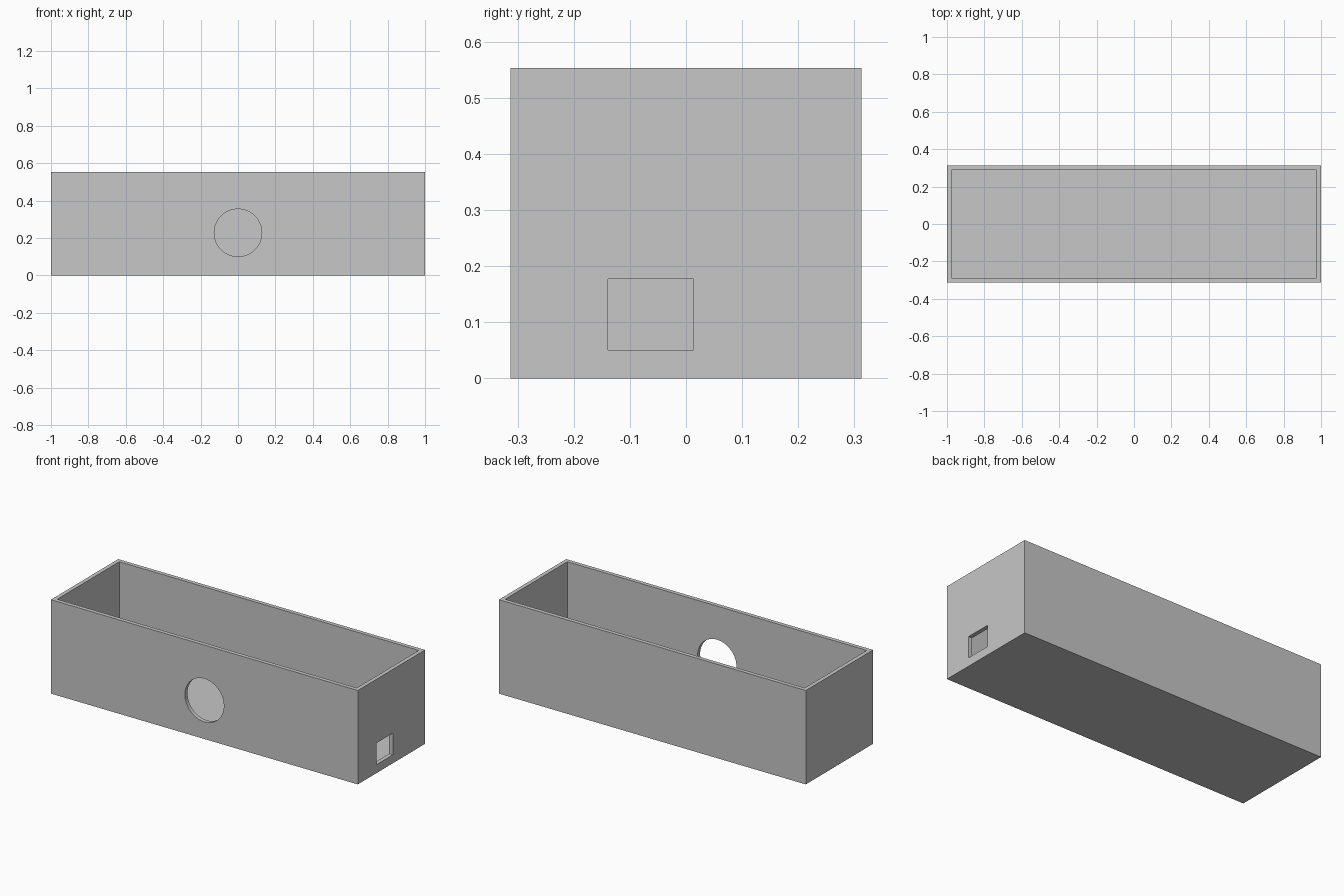
import bpy

cube = bpy.data.objects.get("Cube")
if cube:
    bpy.data.objects.remove(cube, do_unlink=True)

LENGTH, DEPTH, HEIGHT = 2.0, 0.626, 0.553
WALL = 0.024

grey = bpy.data.materials.new("plain grey")
grey.use_nodes = True
colour = (0.57, 0.57, 0.57, 1)
grey.diffuse_color = colour
grey.node_tree.nodes["Principled BSDF"].inputs["Base Color"].default_value = colour


def box(name, low, high):
    """Box spanning two opposite corners."""
    centre = [(a + b) / 2 for a, b in zip(low, high)]
    bpy.ops.mesh.primitive_cube_add(size=1, location=centre)
    ob = bpy.context.object
    ob.name = name
    ob.scale = [b - a for a, b in zip(low, high)]
    bpy.ops.object.transform_apply(location=True, rotation=True, scale=True)
    ob.data.materials.append(grey)
    return ob


def cut(target, cutter):
    """Subtract the cutter, then remove it."""
    cutter.hide_render = True
    mod = target.modifiers.new("cut", "BOOLEAN")
    mod.operation = "DIFFERENCE"
    mod.solver = "EXACT"
    mod.object = cutter
    bpy.context.view_layer.objects.active = target
    bpy.ops.object.modifier_apply(modifier=mod.name)
    bpy.data.objects.remove(cutter, do_unlink=True)


# Outer block
x, y = LENGTH / 2, DEPTH / 2
tray = box("open_box", (-x, -y, 0), (x, y, HEIGHT))

# Hollow interior, open at the top
cut(tray, box("cavity", (-x + WALL, -y + WALL, WALL), (x - WALL, y - WALL, HEIGHT + 0.1)))

# Rectangular port through the right-hand end wall
cut(tray, box("end_port", (x - 0.1, -0.139, 0.05), (x + 0.1, 0.013, 0.177)))

# Round hole through the front wall
bpy.ops.mesh.primitive_cylinder_add(vertices=64, radius=0.127, depth=0.2,
                                    location=(0, -y, 0.228), rotation=(1.5708, 0, 0))
hole = bpy.context.object
hole.name = "round_hole"
hole.data.materials.append(grey)
cut(tray, hole)

# Smooth the hole's rim wall, keep the box edges sharp
bpy.ops.object.select_all(action="DESELECT")
tray.select_set(True)
bpy.context.view_layer.objects.active = tray
bpy.ops.object.shade_smooth_by_angle(angle=0.5)
